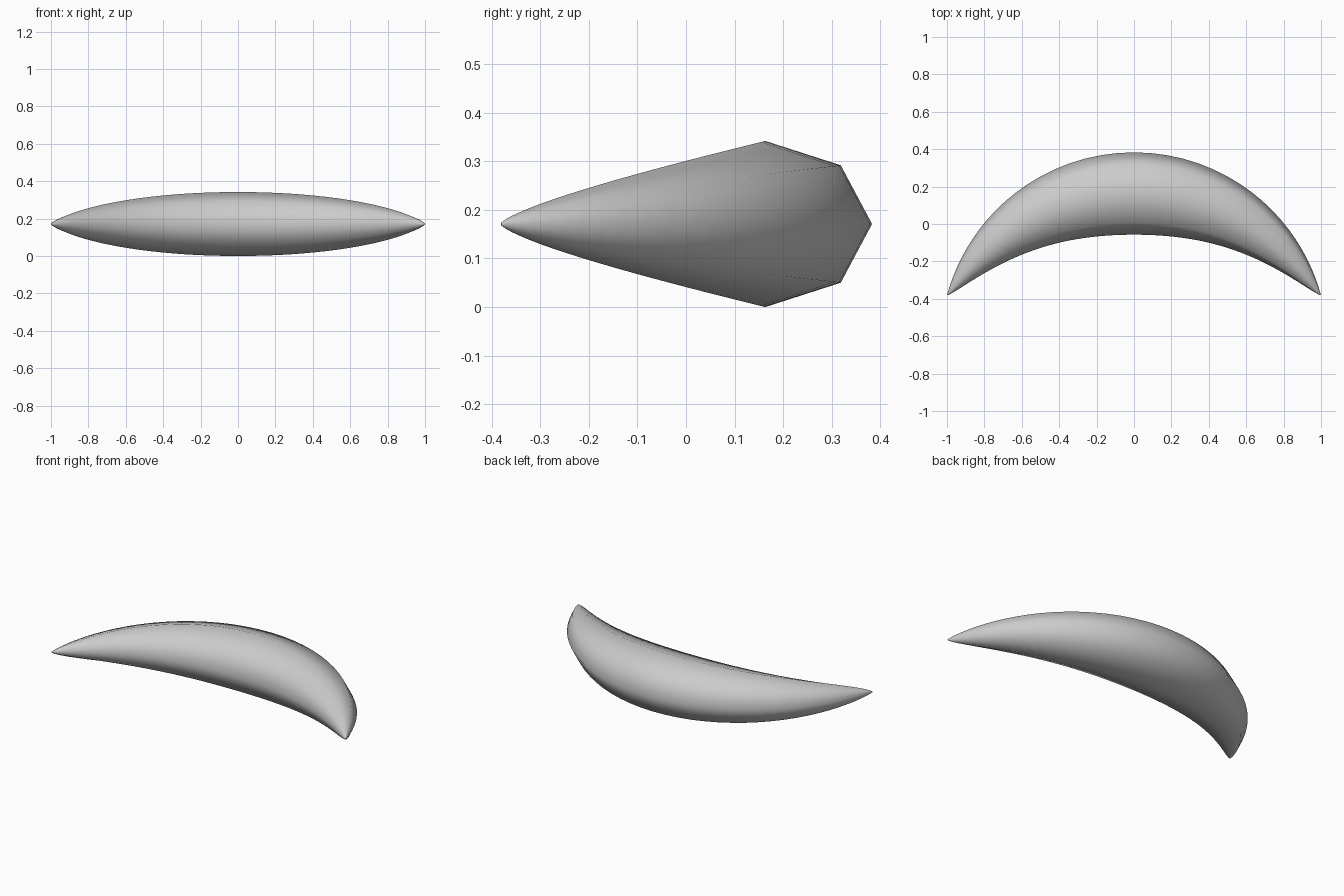
import bpy
import bmesh
from math import sin, cos, pi, asin

cube = bpy.data.objects.get("Cube")
if cube:
    bpy.data.objects.remove(cube, do_unlink=True)

OUTER_RADIUS = 1.036      # arc of the outer edge
CENTRE_Y = -0.653
MID_Z = 0.171
HALF_HEIGHT = 0.171
WIDTH = 0.44
SIDES = 8
RINGS = 48
SWEEP = asin(1 / OUTER_RADIUS)


def ring(bm, s):
    """Eight-sided section at s in -1..1 along the crescent, tapering to the tips."""
    u = sin(s * pi / 2) * 0.998
    angle = u * SWEEP
    taper = 1 - u * u
    half_width = WIDTH / 2 * taper ** 0.84
    half_height = HALF_HEIGHT * taper ** 0.74
    verts = []
    for i in range(SIDES):
        a = 2 * pi * i / SIDES
        r = OUTER_RADIUS - half_width + half_width * cos(a)
        verts.append(bm.verts.new((r * sin(angle), CENTRE_Y + r * cos(angle),
                                   MID_Z + half_height * sin(a))))
    return verts


# Crescent body, lofted from tip to tip
bm = bmesh.new()
rings = [ring(bm, 2 * k / RINGS - 1) for k in range(RINGS + 1)]
for a, b in zip(rings, rings[1:]):
    for i in range(SIDES):
        j = (i + 1) % SIDES
        bm.faces.new((a[i], a[j], b[j], b[i]))
bm.faces.new(rings[0])
bm.faces.new(rings[-1])
bmesh.ops.recalc_face_normals(bm, faces=bm.faces)
for face in bm.faces:
    face.smooth = True
mesh = bpy.data.meshes.new("crescent_body")
bm.to_mesh(mesh)
bm.free()
body = bpy.data.objects.new("crescent_body", mesh)
bpy.context.collection.objects.link(body)

# Plain light grey
grey = bpy.data.materials.new("light_grey")
grey.use_nodes = True
colour = (0.6, 0.6, 0.6, 1)
grey.diffuse_color = colour
grey.node_tree.nodes["Principled BSDF"].inputs["Base Color"].default_value = colour
mesh.materials.append(grey)
